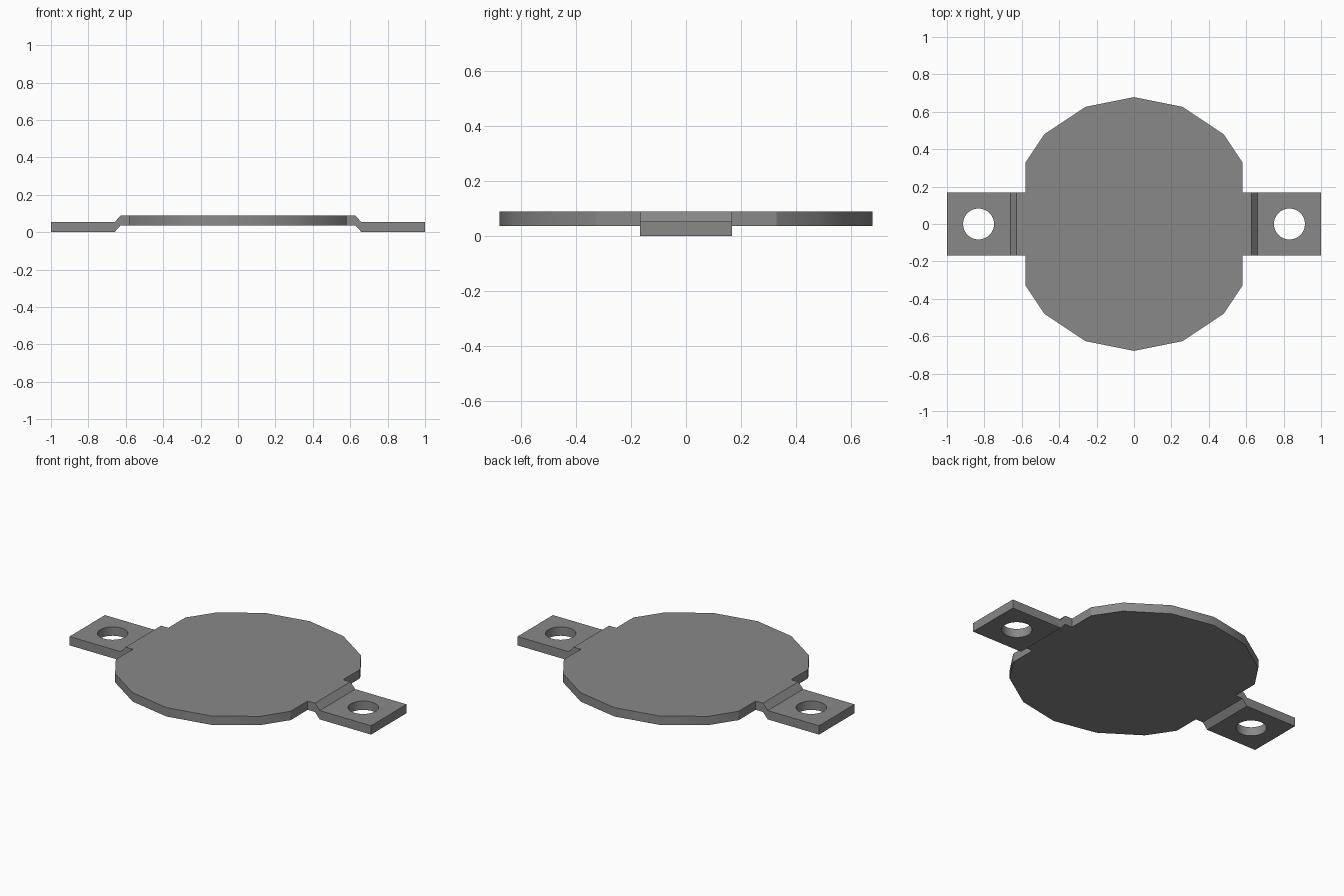
import bpy
import bmesh
import math

cube = bpy.data.objects.get("Cube")
if cube:
    bpy.data.objects.remove(cube, do_unlink=True)

RADIUS, FLAT_X = 0.678, 0.58          # sixteen-sided disc, cut flat at both sides
THICK, LIFT = 0.053, 0.036            # sheet thickness, height of disc underside
TAB_HALF, BEND_IN, BEND_OUT = 0.168, 0.628, 0.66
HOLE_X, HOLE_R = 0.831, 0.083

grey = bpy.data.materials.new("plain grey")
grey.use_nodes = True
colour = (0.25, 0.25, 0.25, 1.0)
grey.diffuse_color = colour
grey.node_tree.nodes["Principled BSDF"].inputs["Base Color"].default_value = colour

# One quarter of the disc outline, from the tab root to the top point
step = math.tau / 16
arc = [(RADIUS * math.cos(k * step), RADIUS * math.sin(k * step)) for k in (2, 3, 4)]
(ax, ay) = RADIUS * math.cos(step), RADIUS * math.sin(step)
t = (FLAT_X - ax) / (arc[0][0] - ax)
quarter = [(BEND_IN, TAB_HALF), (FLAT_X, TAB_HALF),
           (FLAT_X, ay + t * (arc[0][1] - ay))] + arc

# Mirror the quarter into a full outline
half = quarter + [(-x, y) for x, y in reversed(quarter[:-1])]
outline = half + [(-x, -y) for x, y in half]

# Disc with short tab roots; the root ends stay open for the tabs
bm = bmesh.new()
low = [bm.verts.new((x, y, LIFT)) for x, y in outline]
high = [bm.verts.new((x, y, LIFT + THICK)) for x, y in outline]
bm.faces.new(high)
bm.faces.new(low[::-1])
n = len(outline)
for i in range(n):
    j = (i + 1) % n
    if abs(outline[i][0]) == BEND_IN and outline[i][0] == outline[j][0]:
        continue
    bm.faces.new((low[i], low[j], high[j], high[i]))


def section(x, z):
    """Rectangular cross-section of a tab."""
    return [bm.verts.new((x, y, h)) for y, h in
            ((-TAB_HALF, z), (TAB_HALF, z), (TAB_HALF, z + THICK), (-TAB_HALF, z + THICK))]


# Tabs bent down to the ground
for side in (1, -1):
    loops = [section(side * x, z) for x, z in ((BEND_IN, LIFT), (BEND_OUT, 0), (1, 0))]
    for a, b in zip(loops, loops[1:]):
        for i in range(4):
            j = (i + 1) % 4
            bm.faces.new((a[i], a[j], b[j], b[i]))
    bm.faces.new(loops[-1])

bmesh.ops.remove_doubles(bm, verts=bm.verts, dist=1e-5)
bmesh.ops.recalc_face_normals(bm, faces=bm.faces)
mesh = bpy.data.meshes.new("mounting_plate")
bm.to_mesh(mesh)
bm.free()
mesh.materials.append(grey)
plate = bpy.data.objects.new("mounting_plate", mesh)
bpy.context.collection.objects.link(plate)

# Round screw holes through both tabs
for side in (1, -1):
    bpy.ops.mesh.primitive_cylinder_add(vertices=32, radius=HOLE_R, depth=0.4,
                                        location=(side * HOLE_X, 0, 0))
    cutter = bpy.context.object
    cutter.name = "hole_cutter"
    cutter.hide_render = True
    cutter.data.materials.append(grey)
    bpy.ops.object.select_all(action='DESELECT')
    plate.select_set(True)
    bpy.context.view_layer.objects.active = plate
    mod = plate.modifiers.new("screw_hole", 'BOOLEAN')
    mod.operation = 'DIFFERENCE'
    mod.solver = 'EXACT'
    mod.object = cutter
    bpy.ops.object.modifier_apply(modifier=mod.name)
    bpy.data.objects.remove(cutter, do_unlink=True)

# Smooth the rim and hole walls, keep the other edges crisp
bpy.ops.object.shade_smooth_by_angle(angle=math.radians(30))
